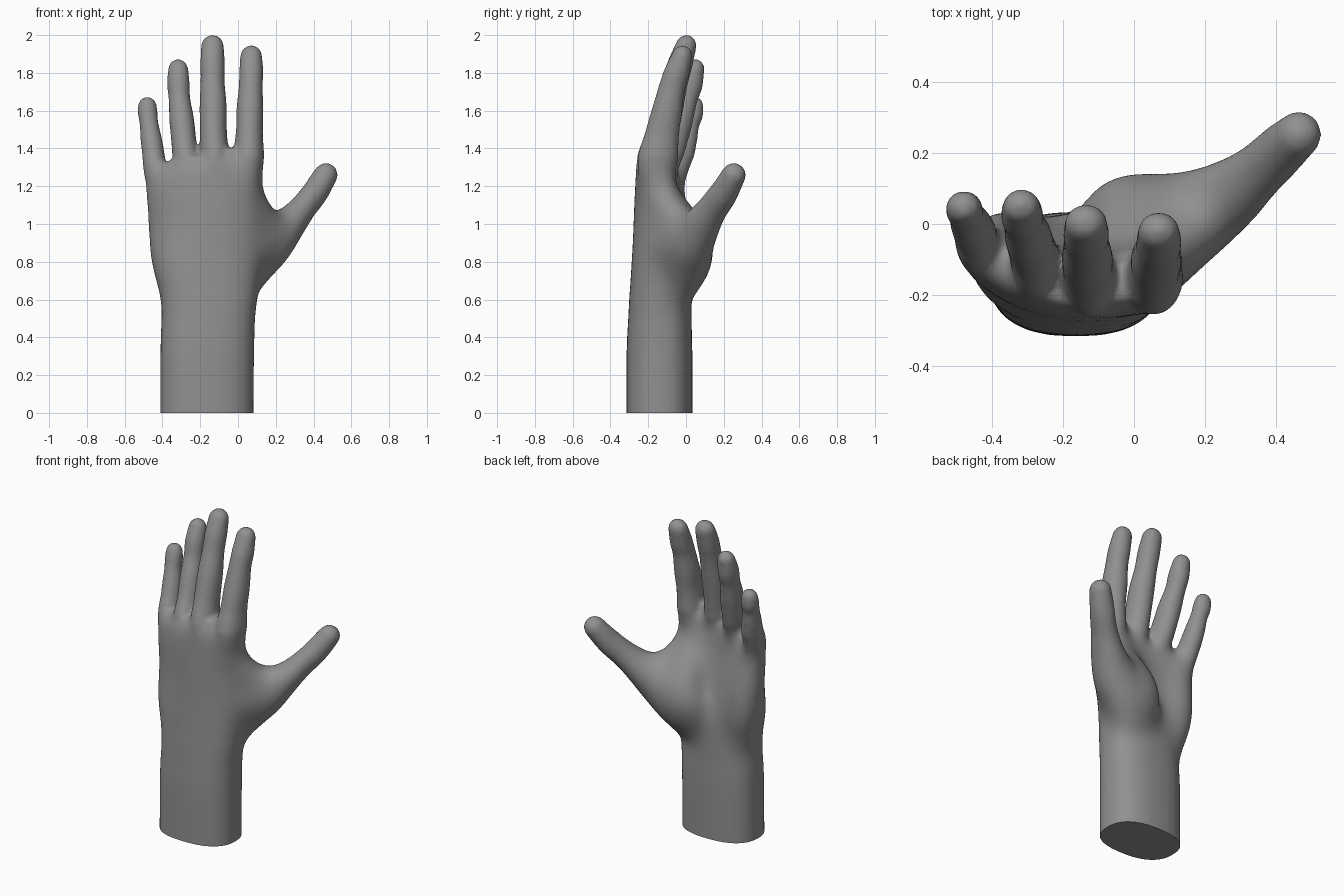
import bpy, bmesh, math
from mathutils import Vector

if "Cube" in bpy.data.objects:
    bpy.data.objects.remove(bpy.data.objects["Cube"])

bm = bmesh.new()
N = 28


def spline(rows, steps):
    """Catmull-Rom interpolation of rows of numbers."""
    pts = [rows[0]] + list(rows) + [rows[-1]]
    out = []
    for i in range(1, len(pts) - 2):
        for s in range(steps):
            t = s / steps
            out.append([0.5 * (2 * b + (c - a) * t + (2 * a - 5 * b + 4 * c - d) * t * t
                               + (3 * b - a - 3 * c + d) * t ** 3)
                        for a, b, c, d in zip(*pts[i - 1:i + 3])])
    return out + [list(rows[-1])]


def loft(rings):
    loops = [[bm.verts.new(p) for p in r] for r in rings]
    for a, b in zip(loops, loops[1:]):
        for i in range(N):
            j = (i + 1) % N
            bm.faces.new((a[i], a[j], b[j], b[i]))
    bm.faces.new(loops[0][::-1])
    bm.faces.new(loops[-1])


def tube(rows):
    """Round-ended limb through rows of x, y, z, width radius, depth radius."""
    path = spline(rows, 6)
    rings = []

    def ring(c, t, rx, ry):
        a = Vector((0, 1, 0)).cross(t).normalized()
        b = t.cross(a)
        rings.append([c + a * rx * math.cos(k * math.tau / N) + b * ry * math.sin(k * math.tau / N)
                      for k in range(N)])

    for i, row in enumerate(path):
        c = Vector(row[:3])
        rx, ry = row[3] + 0.003, row[4] + 0.003
        t = (Vector(path[min(i + 1, len(path) - 1)][:3]) - Vector(path[max(i - 1, 0)][:3])).normalized()
        if i == 0:
            for q in (8, 25, 45, 65, 80):
                w = math.radians(q)
                ring(c - t * rx * math.cos(w), t, rx * math.sin(w), ry * math.sin(w))
        ring(c, t, rx, ry)
        if i == len(path) - 1:
            for q in (80, 65, 45, 25, 8):
                w = math.radians(q)
                ring(c + t * rx * math.cos(w), t, rx * math.sin(w), ry * math.sin(w))
    loft(rings)


# Forearm and palm: z, left, right, back, palm side, cupping, knuckle slope
sections = [
    (-0.10, -.412, .083, -.317, .034, 0, 0),
    (0.30, -.411, .085, -.315, .034, 0, 0),
    (0.50, -.408, .093, -.307, .030, 0, 0),
    (0.62, -.416, .110, -.302, .030, 0, 0),
    (0.80, -.466, .130, -.290, .01, .02, 0),
    (1.00, -.484, .145, -.280, -.03, .06, .01),
    (1.20, -.497, .140, -.272, -.065, .07, .03),
    (1.29, -.490, .130, -.262, -.08, .07, .05),
    (1.37, -.460, .100, -.225, -.115, .07, .06),
]
rings = []
for z, xl, xr, yb, yf, cup, slope in spline(sections, 6):
    r = []
    for k in range(N):
        c, s = math.cos(k * math.tau / N), math.sin(k * math.tau / N)
        u = math.copysign(abs(c) ** 0.82, c)
        v = math.copysign(abs(s) ** 0.82, s)
        r.append(Vector(((xl + xr) / 2 + u * (xr - xl) / 2,
                         (yb + yf) / 2 + v * (yf - yb) / 2 + cup * u * u - cup * 0.4 * u,
                         z + slope * u)))
    rings.append(r)
loft(rings)

# Index, middle, ring and little fingers
tube([(.01, -.16, .95, .05, .06), (.05, -.155, 1.28, .082, .106), (.06, -.125, 1.48, .069, .087),
      (.063, -.10, 1.60, .069, .078), (.067, -.075, 1.72, .061, .067), (.07, -.05, 1.80, .061, .065),
      (.07, -.021, 1.888, .056, .052)])
tube([(-.11, -.175, 1.0, .06, .07), (-.12, -.168, 1.28, .075, .100), (-.13, -.125, 1.48, .069, .084),
      (-.132, -.09, 1.63, .069, .076), (-.135, -.055, 1.76, .061, .065), (-.135, -.03, 1.85, .062, .064),
      (-.135, 0, 1.942, .058, .053)])
tube([(-.25, -.16, 1.0, .06, .07), (-.268, -.135, 1.27, .07, .094), (-.285, -.08, 1.42, .064, .08),
      (-.298, -.037, 1.55, .063, .072), (-.310, .0, 1.66, .055, .059), (-.315, .024, 1.74, .057, .063),
      (-.317, .048, 1.82, .051, .048)])
tube([(-.38, -.13, .90, .05, .06), (-.433, -.08, 1.22, .065, .085), (-.447, -.03, 1.36, .057, .07),
      (-.460, -.002, 1.45, .054, .060), (-.471, .02, 1.53, .047, .049), (-.477, .037, 1.58, .050, .052),
      (-.480, .046, 1.625, .047, .045)])

# Thumb with its fleshy base
tube([(-.04, -.09, .58, .08, .08), (.05, -.015, .75, .122, .13), (.165, .025, .89, .128, .13),
      (.265, .085, 1.0, .096, .108), (.335, .140, 1.08, .074, .084), (.405, .20, 1.165, .069, .073),
      (.465, .253, 1.260, .061, .062)])

# Palm pad below the thumb, webs to the index finger and back of hand, outer palm pad
tube([(-.07, -.08, .58, .09, .07), (-.01, .025, .78, .15, .105), (.02, .035, .92, .14, .10),
      (.0, -.06, 1.12, .09, .06)])
tube([(.03, -.14, 1.22, .09, .085), (.085, -.09, 1.07, .10, .09), (.17, .01, .965, .105, .10),
      (.26, .085, .99, .09, .09)])
tube([(-.05, -.16, .72, .09, .10), (.06, -.10, .87, .11, .11), (.17, .005, .95, .11, .11)])
tube([(-.31, -.11, .58, .09, .09), (-.350, -.06, .80, .105, .10), (-.370, -.06, .97, .105, .095),
      (-.40, -.08, 1.18, .085, .075)])

bmesh.ops.recalc_face_normals(bm, faces=bm.faces)
mesh = bpy.data.meshes.new("hand")
bm.to_mesh(mesh)
bm.free()
hand = bpy.data.objects.new("hand", mesh)
bpy.context.collection.objects.link(hand)

# Fuse the parts into one skin and soften the joins
remesh = hand.modifiers.new("fuse", 'REMESH')
remesh.mode = 'VOXEL'
remesh.voxel_size = 0.012
smooth = hand.modifiers.new("soften", 'SMOOTH')
smooth.factor = 0.5
smooth.iterations = 10
bpy.context.view_layer.update()
skin = bpy.data.meshes.new_from_object(hand.evaluated_get(bpy.context.evaluated_depsgraph_get()))
hand.modifiers.clear()
bm = bmesh.new()
bm.from_mesh(skin)


# Blend the palm more strongly than the fingers, thumb tip and forearm
def blend(co):
    w = min((co.z - 0.42) / 0.25, (1.36 - co.z) / 0.14, (0.38 - co.x) / 0.18)
    return max(0.0, min(1.0, w))


PASSES = 110
weights = [(v, blend(v.co)) for v in bm.verts]
for k in range(PASSES):
    bmesh.ops.smooth_vert(bm, verts=[v for v, w in weights if w > k / PASSES], factor=0.5,
                          use_axis_x=True, use_axis_y=True, use_axis_z=True)

# Cut the forearm flat on the ground
cut = bmesh.ops.bisect_plane(bm, geom=bm.verts[:] + bm.edges[:] + bm.faces[:],
                             plane_co=(0, 0, 0), plane_no=(0, 0, 1), clear_inner=True)
rim = [e for e in cut["geom_cut"] if isinstance(e, bmesh.types.BMEdge)]
bmesh.ops.holes_fill(bm, edges=rim, sides=0)
bmesh.ops.recalc_face_normals(bm, faces=bm.faces)
bm.to_mesh(skin)
bm.free()
hand.data = skin
skin.name = "hand"

# Dark grey surface
grey = bpy.data.materials.new("dark_grey")
grey.diffuse_color = (0.28, 0.28, 0.28, 1)
grey.use_nodes = True
grey.node_tree.nodes["Principled BSDF"].inputs["Base Color"].default_value = grey.diffuse_color
skin.materials.clear()
skin.materials.append(grey)
bpy.context.view_layer.objects.active = hand
hand.select_set(True)
bpy.ops.object.shade_smooth_by_angle(angle=math.radians(50))
